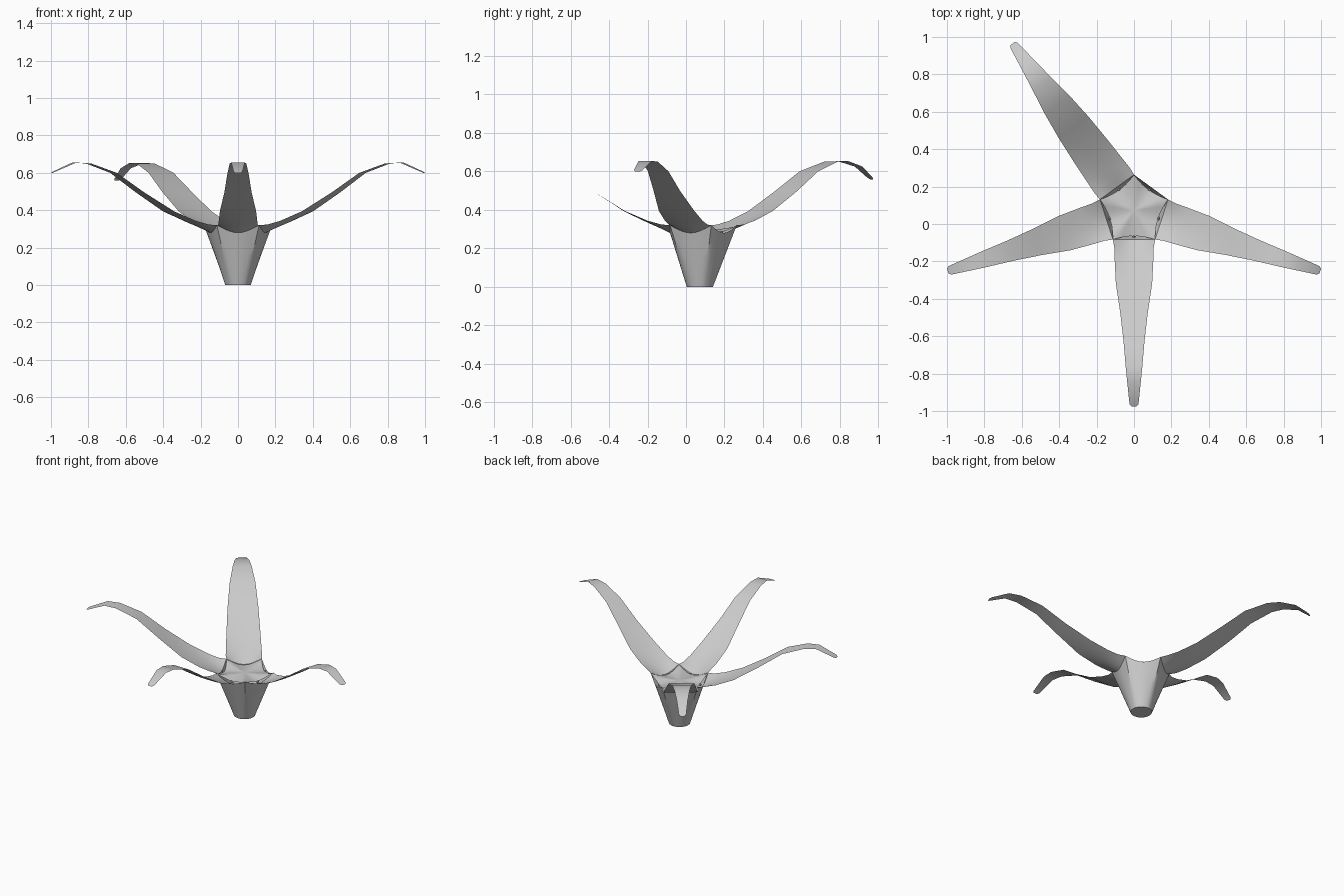
import bpy
from math import sin, cos, tan, radians, pi

if "Cube" in bpy.data.objects:
    bpy.data.objects.remove(bpy.data.objects["Cube"])

CY = 0.072          # centre of the five-fold cup
R = 0.155           # distance from centre to each flat rim side
STEPS = 8           # divisions per rim side


def make(name, verts, faces, angle=40):
    me = bpy.data.meshes.new(name)
    me.from_pydata(verts, [], faces)
    me.update()
    ob = bpy.data.objects.new(name, me)
    bpy.context.collection.objects.link(ob)
    bpy.ops.object.select_all(action='DESELECT')
    ob.select_set(True)
    bpy.context.view_layer.objects.active = ob
    bpy.ops.object.shade_smooth_by_angle(angle=radians(angle))
    return ob


def polar(r, a, z):
    return (r * cos(a), CY + r * sin(a), z)


def strip(rows, n):
    return [(j * n + i, j * n + i + 1, (j + 1) * n + i + 1, (j + 1) * n + i)
            for j in range(rows - 1) for i in range(n - 1)]


# Rim samples: world angle, offset from side middle (-1..1)
rim = []
for k in range(5):
    for i in range(STEPS):
        u = -1 + 2 * i / STEPS
        rim.append((radians(-90 + 72 * k + 36 * u), u))
N = len(rim)


def ring_faces(a, b):
    return [(a + i, a + (i + 1) % N, b + (i + 1) % N, b + i) for i in range(N)]


# Cup: round foot blending into a pentagonal rim with raised corners
verts, faces = [], []
levels = [0, 0.25, 0.5, 0.75, 1]
for t in levels:
    for a, u in rim:
        top = R / cos(radians(36) * u)
        verts.append(polar(0.068 * (1 - t) + top * t, a, t * (0.28 + 0.04 * u * u)))
for j in range(len(levels) - 1):
    faces += ring_faces(j * N, (j + 1) * N)
faces.append(tuple(reversed(range(N))))
make("cup", verts, faces)

# Inner cap: shallow star-shaped membrane
verts, faces = [], []
for f in (1, 0.7, 0.35):
    for a, u in rim:
        edge = 0.137 + 0.053 * abs(u) ** 2.5
        z = 0.285 + 0.03 * u * u * f ** 2 + 0.012 * (1 - f)
        verts.append(polar(edge * f, a, z))
faces += ring_faces(0, N) + ring_faces(N, 2 * N)
verts.append((0, CY, 0.297))
faces += [(2 * N + i, 2 * N + (i + 1) % N, 3 * N) for i in range(N)]
make("inner_cap", verts, faces)

# Small folds on the cap edge, one per side
for k in range(5):
    a = radians(-90 + 72 * k)
    bpy.ops.mesh.primitive_ico_sphere_add(subdivisions=1, radius=0.011,
                                          location=polar(0.138, a, 0.283))
    fold = bpy.context.object
    fold.name = "cap_fold"
    fold.scale = (0.7, 1.2, 0.8)
    fold.rotation_euler.z = a


# Petals: flat strips that rise, arch over and droop at the tip
def petal(name, deg, path):
    a = radians(deg)
    verts = []
    rows = [(R, 0.28, R * tan(radians(36)), 0.04)] + path
    for j, (r, z, half, lift) in enumerate(rows):
        for i in range(STEPS + 1):
            u = -1 + 2 * i / STEPS
            w = R * tan(radians(36) * u) if j == 0 else half * u
            verts.append((r * cos(a) - w * sin(a), CY + r * sin(a) + w * cos(a),
                          z + lift * u * u))
    make(name, verts, strip(len(rows), STEPS + 1), 60)


usual = [(0.20, 0.302, 0.105, 0.022), (0.27, 0.333, 0.103, 0.01), (0.39, 0.39, 0.097, 0.004),
         (0.55, 0.495, 0.073, 0), (0.70, 0.60, 0.056, 0), (0.84, 0.65, 0.044, 0),
         (0.92, 0.655, 0.036, 0), (1.035, 0.606, 0.024, 0), (1.047, 0.60, 0.014, 0)]
broad = [(0.20, 0.302, 0.116, 0.022), (0.27, 0.333, 0.113, 0.01), (0.39, 0.39, 0.108, 0.004),
         (0.55, 0.495, 0.098, 0), (0.70, 0.60, 0.082, 0), (0.84, 0.65, 0.06, 0),
         (0.92, 0.653, 0.048, 0), (1.02, 0.625, 0.034, 0), (1.092, 0.568, 0.024, 0),
         (1.104, 0.558, 0.014, 0)]
petal("front_petal", -90, usual)
petal("right_petal", -18, usual)
petal("left_petal", 198, usual)
petal("back_petal", 126, broad)
